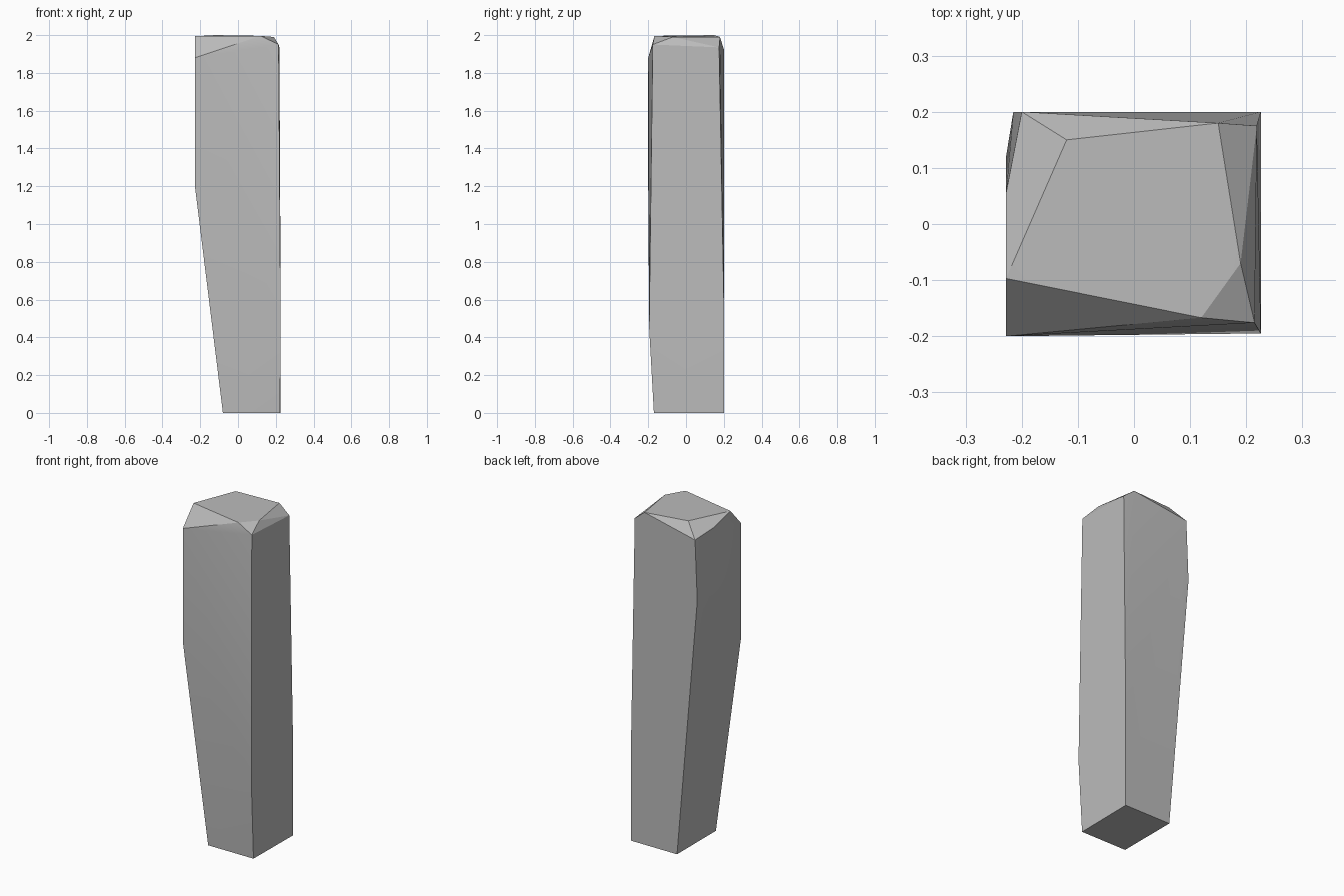
import bpy
import bmesh
import math

cube = bpy.data.objects.get("Cube")
if cube:
    bpy.data.objects.remove(cube, do_unlink=True)

# Stone colour
stone = bpy.data.materials.new("grey_stone")
stone.use_nodes = True
grey = (0.5, 0.5, 0.5, 1)
stone.diffuse_color = grey
stone.node_tree.nodes["Principled BSDF"].inputs["Base Color"].default_value = grey

# Corner edges of the block, each from the ground up
front_right = [(.222, -.17, 0), (.226, -.195, .45), (.215, -.176, 1.95)]
back_right = [(.226, .2, 0), (.226, .2, .6), (.219, .175, 1.935)]
front_left = [(-.08, -.17, 0), (-.228, -.2, 1.2), (-.228, -.2, 1.88)]
back_left = [(-.08, .2, 0), (-.215, .2, 1.56), (-.2, .2, 1.925)]
left_ridge = [(-.228, .12, 1.45), (-.228, .055, 1.955)]

# Outline of the worn top
crown = [(-.228, -.097, 1.994), (.12, -.167, 1.996), (.19, -.07, 1.99),
         (.15, .18, 1.99), (-.12, .15, 2.0)]

# Chipped block: the solid skin around all its corners
bm = bmesh.new()
for point in front_right + back_right + front_left + back_left + left_ridge + crown:
    bm.verts.new(point)
bmesh.ops.convex_hull(bm, input=bm.verts[:])
bmesh.ops.dissolve_limit(bm, angle_limit=math.radians(0.5),
                         verts=bm.verts[:], edges=bm.edges[:])
bmesh.ops.recalc_face_normals(bm, faces=bm.faces[:])

mesh = bpy.data.meshes.new("stone_pillar")
bm.to_mesh(mesh)
bm.free()
mesh.materials.append(stone)
pillar = bpy.data.objects.new("stone_pillar", mesh)
bpy.context.collection.objects.link(pillar)

# Soft shading across worn faces, crisp chipped edges
bpy.ops.object.select_all(action="DESELECT")
pillar.select_set(True)
bpy.context.view_layer.objects.active = pillar
bpy.ops.object.shade_smooth_by_angle(angle=math.radians(20))
